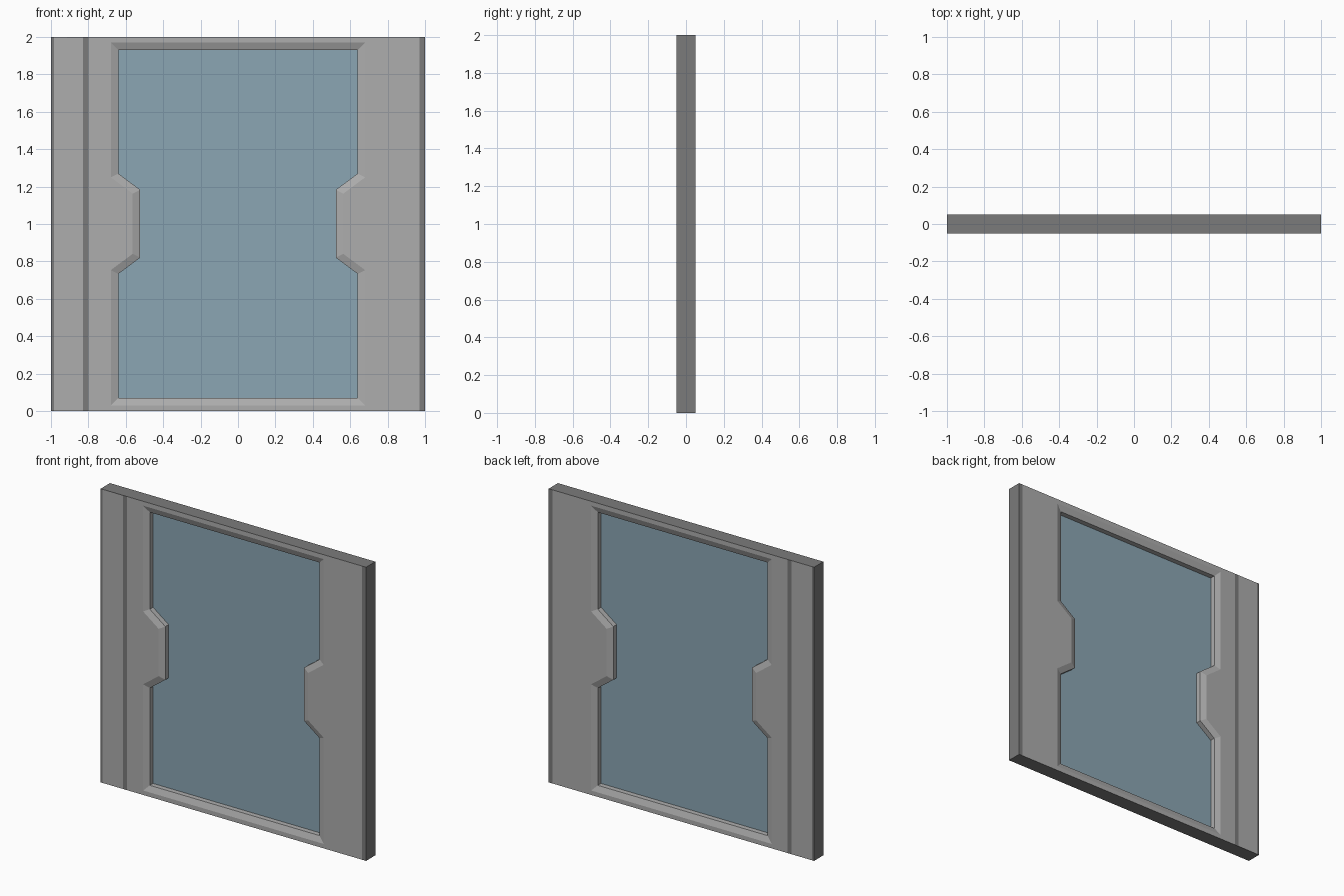
import bpy, bmesh
from mathutils import Vector

if "Cube" in bpy.data.objects:
    bpy.data.objects.remove(bpy.data.objects["Cube"])

HALF, BEVEL_W, BEVEL_D = 0.05, 0.04, 0.015


def material(name, rgb):
    m = bpy.data.materials.new(name)
    m.diffuse_color = (*rgb, 1)
    m.use_nodes = True
    m.node_tree.nodes["Principled BSDF"].inputs["Base Color"].default_value = m.diffuse_color
    return m


light = material("light grey", (0.42, 0.42, 0.42))
dark = material("dark grey", (0.198, 0.198, 0.198))
blue = material("glass blue", (0.258, 0.381, 0.451))


def opening(d):
    """Window outline with a notch on each side, grown outward by d."""
    k = 0.51 * d
    right = [(0.64 + d, 0.07 - d), (0.64 + d, 0.733 + k), (0.523 + d, 0.82 + k),
             (0.523 + d, 1.183 - k), (0.64 + d, 1.27 - k), (0.64 + d, 1.93 + d)]
    return right + [(-x, z) for x, z in reversed(right)]


def finish(bm, name, mats):
    me = bpy.data.meshes.new(name)
    bm.to_mesh(me)
    bm.free()
    for m in mats:
        me.materials.append(m)
    ob = bpy.data.objects.new(name, me)
    bpy.context.collection.objects.link(ob)
    return ob


# Frame: outer slab with a chamfered window opening on both sides
bm = bmesh.new()


def ring(pts, y):
    vs = [bm.verts.new((x, y, z)) for x, z in pts]
    es = [bm.edges.new((vs[i], vs[(i + 1) % len(vs)])) for i in range(len(vs))]
    return vs, es


def bridge(a, b):
    n = len(a)
    for i in range(n):
        j = (i + 1) % n
        bm.faces.new((a[i], a[j], b[j], b[i]))


square = [(-1, 0), (1, 0), (1, 2), (-1, 2)]
sides = []
for s in (-1, 1):
    outer, oe = ring(square, s * HALF)
    rim, re = ring(opening(BEVEL_W), s * HALF)
    inner, _ = ring(opening(0), s * (HALF - BEVEL_D))
    bmesh.ops.triangle_fill(bm, use_beauty=True, edges=oe + re, normal=Vector((0, s, 0)))
    bridge(rim, inner)
    sides.append((outer, inner))
bridge(sides[0][0], sides[1][0])
bridge(sides[0][1], sides[1][1])

# Cut the painted stripe borders into the faces
for x in (-0.985, -0.83, -0.80, 0.97):
    bmesh.ops.bisect_plane(bm, geom=bm.verts[:] + bm.edges[:] + bm.faces[:],
                           plane_co=(x, 0, 1), plane_no=(1, 0, 0))
bmesh.ops.recalc_face_normals(bm, faces=bm.faces[:])
bm.normal_update()

# Dark outer rim and vertical stripes
for f in bm.faces:
    c = f.calc_center_median()
    rim_face = abs(c.x) > 0.999 or c.z < 0.001 or c.z > 1.999
    stripe = c.x < -0.985 or -0.83 < c.x < -0.80 or c.x > 0.97
    f.material_index = 1 if rim_face or stripe else 0
finish(bm, "window_frame", [light, dark])

# Glass pane in the middle of the frame
bm = bmesh.new()
pane = bm.faces.new([bm.verts.new((x, 0, z)) for x, z in opening(0)])
bmesh.ops.triangulate(bm, faces=[pane])
finish(bm, "glass_pane", [blue])
